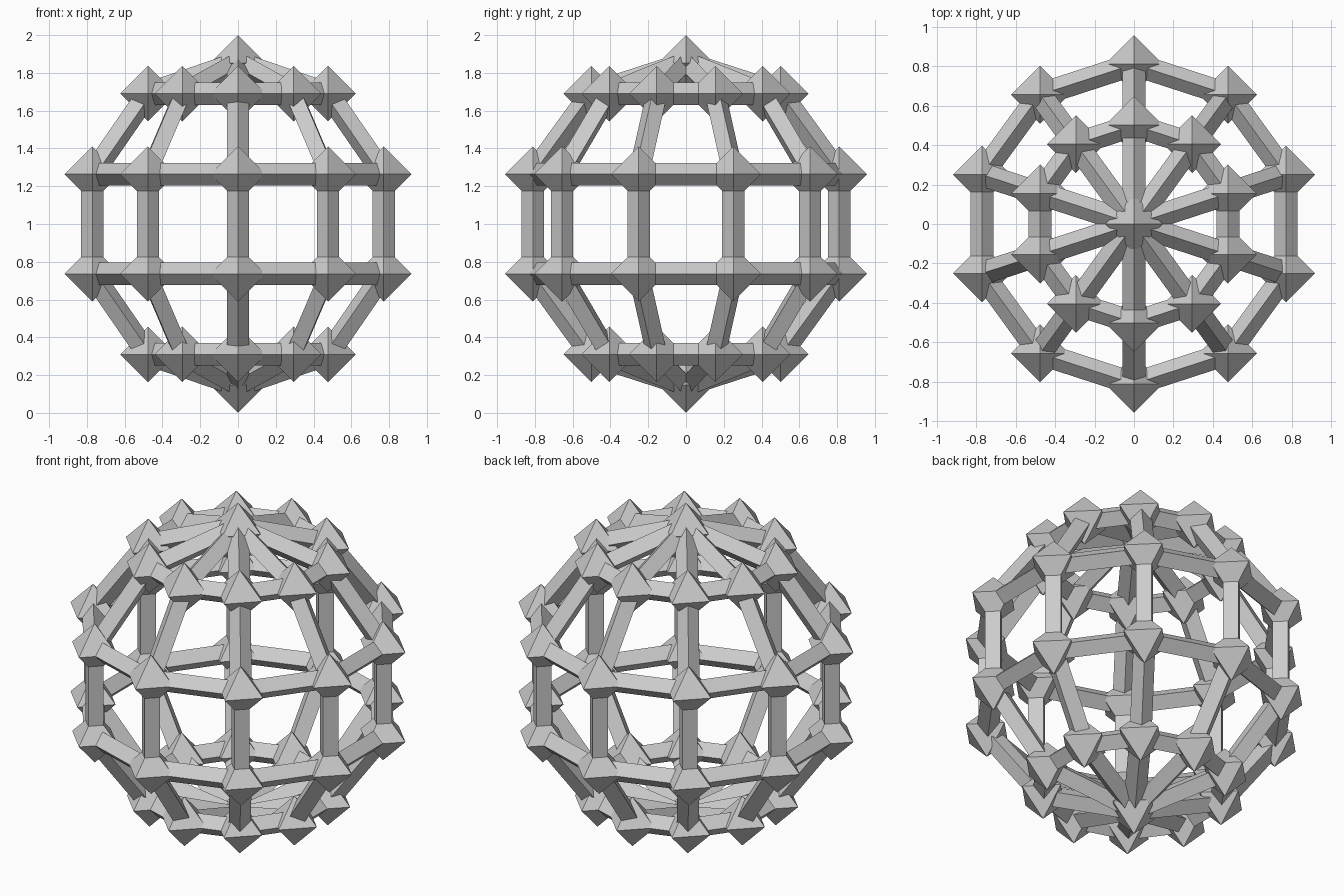
import bpy, bmesh
from math import sin, cos, pi
from mathutils import Vector

if "Cube" in bpy.data.objects:
    bpy.data.objects.remove(bpy.data.objects["Cube"])

R, JOINT, STRUT = 0.853, 0.147, 0.059   # cage, joint and strut radii
SEGS, RINGS = 10, 5
CENTRE = Vector((0, 0, 1))


def finish(bm, name):
    bmesh.ops.recalc_face_normals(bm, faces=bm.faces)
    mesh = bpy.data.meshes.new(name)
    bm.to_mesh(mesh)
    bm.free()
    obj = bpy.data.objects.new(name, mesh)
    bpy.context.collection.objects.link(obj)


def add_joint(bm, p):
    # axis-aligned octahedron
    tips = [bm.verts.new(p + Vector(d) * JOINT) for d in
            ((1, 0, 0), (0, 1, 0), (-1, 0, 0), (0, -1, 0), (0, 0, 1), (0, 0, -1))]
    for i in range(4):
        for pole in (4, 5):
            bm.faces.new((tips[i], tips[(i + 1) % 4], tips[pole]))


def add_strut(bm, a, b):
    # square bar, one corner pair kept horizontal
    d = (b - a).normalized()
    ref = Vector((0, 1, 0)) if abs(d.z) > 0.999 else Vector((0, 0, 1))
    u = ref.cross(d).normalized()
    v = d.cross(u)
    ends = [[bm.verts.new(p + o * STRUT) for o in (u, v, -u, -v)] for p in (a, b)]
    for i in range(4):
        j = (i + 1) % 4
        bm.faces.new((ends[0][i], ends[0][j], ends[1][j], ends[1][i]))
    for e in ends:
        bm.faces.new(e)


# cage points, with one at each pole
def ring_point(r, s):
    t, a = pi * r / RINGS, pi / 2 + 2 * pi * s / SEGS
    return CENTRE + R * Vector((sin(t) * cos(a), sin(t) * sin(a), cos(t)))


# joints
bm = bmesh.new()
add_joint(bm, ring_point(0, 0))
add_joint(bm, ring_point(RINGS, 0))
for r in range(1, RINGS):
    for s in range(SEGS):
        add_joint(bm, ring_point(r, s))
finish(bm, "cage_joints")

# horizontal ring struts
bm = bmesh.new()
for r in range(1, RINGS):
    for s in range(SEGS):
        add_strut(bm, ring_point(r, s), ring_point(r, s + 1))
finish(bm, "ring_struts")

# struts running from pole to pole
bm = bmesh.new()
for r in range(RINGS):
    for s in range(SEGS):
        add_strut(bm, ring_point(r, s), ring_point(r + 1, s))
finish(bm, "meridian_struts")
